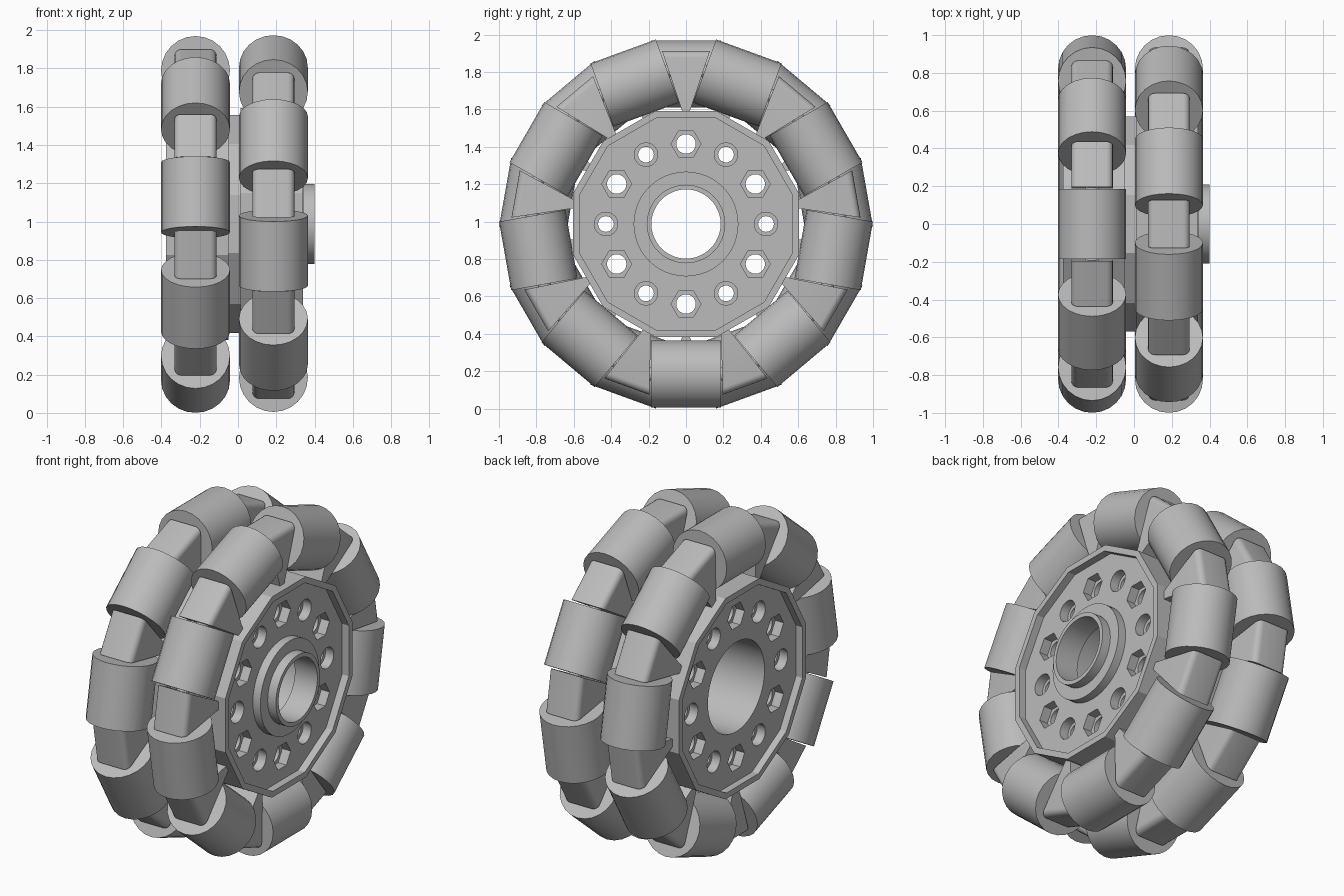
import bpy, bmesh, math
from mathutils import Matrix

if "Cube" in bpy.data.objects:
    bpy.data.objects.remove(bpy.data.objects["Cube"], do_unlink=True)

CZ = 0.987                      # axle height
ROWS = {"left": (0.185, 20), "right": (-0.222, 0)}   # row centre, first roller angle
STEP = math.radians(40)

grey = bpy.data.materials.new("mid grey")
grey.use_nodes = True
grey.diffuse_color = (0.5, 0.5, 0.5, 1)
grey.node_tree.nodes["Principled BSDF"].inputs["Base Color"].default_value = (0.5, 0.5, 0.5, 1)


def finish(name, bm, matrix=Matrix.Translation((0, 0, CZ)), smooth=True):
    bmesh.ops.recalc_face_normals(bm, faces=bm.faces)
    mesh = bpy.data.meshes.new(name)
    bm.to_mesh(mesh)
    bm.free()
    mesh.materials.append(grey)
    ob = bpy.data.objects.new(name, mesh)
    bpy.context.collection.objects.link(ob)
    ob.matrix_world = matrix
    if smooth:
        smooth_shade(ob)
    return ob


def smooth_shade(ob):
    bpy.ops.object.select_all(action='DESELECT')
    ob.select_set(True)
    bpy.context.view_layer.objects.active = ob
    bpy.ops.object.shade_smooth_by_angle(angle=math.radians(28))


def lathe(bm, profile, sides, phase=0.0, centre=(0, 0)):
    """Turn (radius, x) points about the x axis and cap both ends."""
    rings = []
    for r, x in profile:
        angles = [phase + 2 * math.pi * i / sides for i in range(sides)]
        rings.append([bm.verts.new((x, centre[0] + r * math.sin(a), centre[1] + r * math.cos(a)))
                      for a in angles])
    for a, b in zip(rings, rings[1:]):
        for i in range(sides):
            j = (i + 1) % sides
            bm.faces.new((a[i], a[j], b[j], b[i]))
    bm.faces.new(rings[0])
    bm.faces.new(rings[-1])


def cut(ob, cutters):
    for c in cutters:
        mod = ob.modifiers.new("cut", 'BOOLEAN')
        mod.operation, mod.solver, mod.object = 'DIFFERENCE', 'EXACT', c
    bpy.context.view_layer.update()
    graph = bpy.context.evaluated_depsgraph_get()
    mesh = bpy.data.meshes.new_from_object(ob.evaluated_get(graph))
    ob.modifiers.clear()
    ob.data = mesh
    smooth_shade(ob)


# Cutters: stepped bore, bolt holes, and bolt pockets on both faces
bm = bmesh.new()
lathe(bm, [(0.27, -0.5), (0.27, 0.25), (0.185, 0.25), (0.185, 0.5)], 48)
bore = finish("bore_cutter", bm, smooth=False)

holes, pockets = bmesh.new(), bmesh.new()
for i in range(12):
    a = math.radians(30 * i)
    c = (0.428 * math.sin(a), 0.428 * math.cos(a))
    is_hex = i % 2 == 0
    lathe(holes, [(0.052 if is_hex else 0.042, -0.5), (0.052 if is_hex else 0.042, 0.5)], 20, 0, c)
    for x0, x1 in ((-0.5, -0.28), (0.24, 0.5)):
        r, n = (0.08, 6) if is_hex else (0.063, 20)
        lathe(pockets, [(r, x0), (r, x1)], n, math.pi / 6, c)
hole_cutter = finish("hole_cutter", holes, smooth=False)
pocket_cutter = finish("pocket_cutter", pockets, smooth=False)

# Twelve-sided hub with raised rims and a groove between the rows
k = 1 / math.cos(math.pi / 12)
inner, outer = 0.57 * k, 0.605 * k
bm = bmesh.new()
lathe(bm, [(inner, -0.335), (inner, -0.377), (outer, -0.377), (outer, -0.05), (inner, -0.05),
           (inner, 0.013), (outer, 0.013), (outer, 0.34), (inner, 0.34), (inner, 0.295)],
      12, math.pi / 12)
hub = finish("hub", bm, smooth=False)
cut(hub, [bore, pocket_cutter, hole_cutter])

# Stepped boss around the bore
bm = bmesh.new()
lathe(bm, [(0.28, 0.28), (0.28, 0.345), (0.21, 0.345), (0.21, 0.4)], 48)
boss = finish("boss", bm, smooth=False)
cut(boss, [bore])

for helper in (bore, hole_cutter, pocket_cutter):
    bpy.data.objects.remove(helper, do_unlink=True)


def roller(name, matrix):
    bm = bmesh.new()
    lathe(bm, [(0.18, -0.186), (0.18, 0.186)], 24)
    return finish(name, bm, matrix @ Matrix.Rotation(math.pi / 2, 4, 'Z'))


def axle(name, matrix):
    bm = bmesh.new()
    lathe(bm, [(0.035, -0.22), (0.035, 0.22)], 12)
    return finish(name, bm, matrix @ Matrix.Rotation(math.pi / 2, 4, 'Z'))


def spacer(name, matrix):
    """Wedge whose sides run parallel to the neighbouring roller ends."""
    half = STEP / 2
    width = lambda r: max(0.006, (r * math.sin(half) - 0.196) / math.cos(half))
    bm = bmesh.new()
    pts = [(-width(0.56), 0.56), (width(0.56), 0.56), (width(0.925), 0.925), (-width(0.925), 0.925)]
    face = bm.faces.new([bm.verts.new((-0.11, y, z)) for y, z in pts])
    ext = bmesh.ops.extrude_face_region(bm, geom=[face])
    bmesh.ops.translate(bm, vec=(0.22, 0, 0),
                        verts=[v for v in ext["geom"] if isinstance(v, bmesh.types.BMVert)])
    top = [e for e in bm.edges if all(v.co.z > 0.9 for v in e.verts)
           and abs(e.verts[0].co.x - e.verts[1].co.x) < 0.01]
    bmesh.ops.bevel(bm, geom=top, offset=0.035, segments=4, profile=0.5, affect='EDGES')
    return finish(name, bm, matrix)


# Two staggered rows of nine rollers and nine spacers
for side, (x, start) in ROWS.items():
    for i in range(9):
        def place(angle, radius):
            return (Matrix.Translation((x, 0, CZ)) @ Matrix.Rotation(angle, 4, 'X')
                    @ Matrix.Translation((0, 0, radius)))
        a = math.radians(start) + i * STEP
        roller(f"{side}_roller_{i + 1}", place(a, 0.802))
        axle(f"{side}_axle_{i + 1}", place(a, 0.802))
        spacer(f"{side}_spacer_{i + 1}", place(a + STEP / 2, 0))
